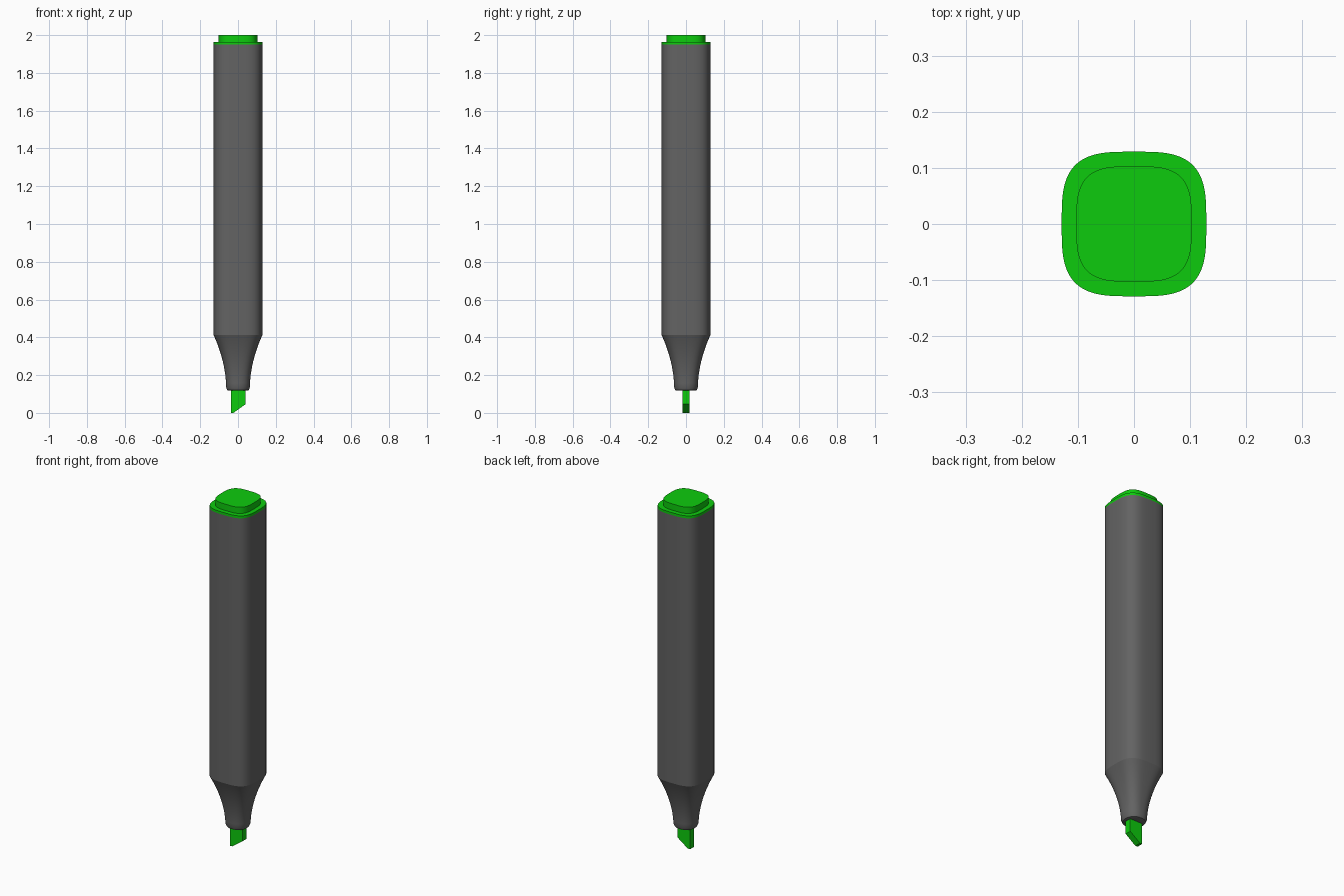
import bpy, bmesh
from math import cos, sin, tau, radians, copysign

cube = bpy.data.objects.get("Cube")
if cube:
    bpy.data.objects.remove(cube, do_unlink=True)

SIDES = 64
SQUARE = 3.35   # roundness exponent of the barrel section


def material(name, color):
    m = bpy.data.materials.new(name)
    m.use_nodes = True
    m.diffuse_color = color
    m.node_tree.nodes["Principled BSDF"].inputs["Base Color"].default_value = color
    return m


green = material("bright green", (0.004, 0.6, 0.004, 1))
grey = material("dark grey", (0.125, 0.125, 0.125, 1))


def finish(name, bm, mat, angle=30):
    bmesh.ops.recalc_face_normals(bm, faces=bm.faces)
    mesh = bpy.data.meshes.new(name)
    bm.to_mesh(mesh)
    bm.free()
    mesh.materials.append(mat)
    ob = bpy.data.objects.new(name, mesh)
    bpy.context.collection.objects.link(ob)
    bpy.ops.object.select_all(action="DESELECT")
    ob.select_set(True)
    bpy.context.view_layer.objects.active = ob
    bpy.ops.object.shade_smooth_by_angle(angle=radians(angle))
    return ob


def soft_square(bm, half, z, n):
    """Ring of vertices along a superellipse."""
    def coord(v):
        return half * copysign(abs(v) ** (2 / n), v)
    angles = [tau * i / SIDES for i in range(SIDES)]
    return [bm.verts.new((coord(cos(a)), coord(sin(a)), z)) for a in angles]


def loft(name, sections, mat):
    """Skin a stack of (half width, height, exponent) sections and cap it."""
    bm = bmesh.new()
    rings = [soft_square(bm, *s) for s in sections]
    for low, high in zip(rings, rings[1:]):
        for i in range(SIDES):
            j = (i + 1) % SIDES
            bm.faces.new((low[i], low[j], high[j], high[i]))
    bm.faces.new(rings[0])
    bm.faces.new(rings[-1])
    return finish(name, bm, mat)


# Barrel
loft("barrel", [(0.129, 0.412, SQUARE), (0.129, 1.95, SQUARE)], grey)

# Nozzle: concave flare that turns from soft square to nearly round
flare = []
for i in range(13):
    t = i / 12
    flare.append((0.063 + 0.066 * t ** 1.9, 0.135 + 0.277 * t,
                  2.25 + (SQUARE - 2.25) * t))
loft("nozzle", [(0.053, 0.119, 2.25), (0.057, 0.121, 2.25)] + flare, grey)

# End plug: rim plate and raised button
loft("end_rim", [(0.129, 1.95, SQUARE), (0.129, 1.964, SQUARE)], green)
loft("end_button", [(0.103, 1.96, SQUARE), (0.103, 2.0, SQUARE)], green)

# Chisel nib: slanted outline extruded through its thickness
outline = [(-0.038, 0), (-0.024, 0), (0.04, 0.046), (0.04, 0.13), (-0.038, 0.13)]
bm = bmesh.new()
face = bm.faces.new([bm.verts.new((x, -0.018, z)) for x, z in outline])
side = bmesh.ops.extrude_face_region(bm, geom=[face])["geom"]
bmesh.ops.translate(bm, vec=(0, 0.036, 0),
                    verts=[v for v in side if isinstance(v, bmesh.types.BMVert)])
finish("chisel_nib", bm, green, 20)
